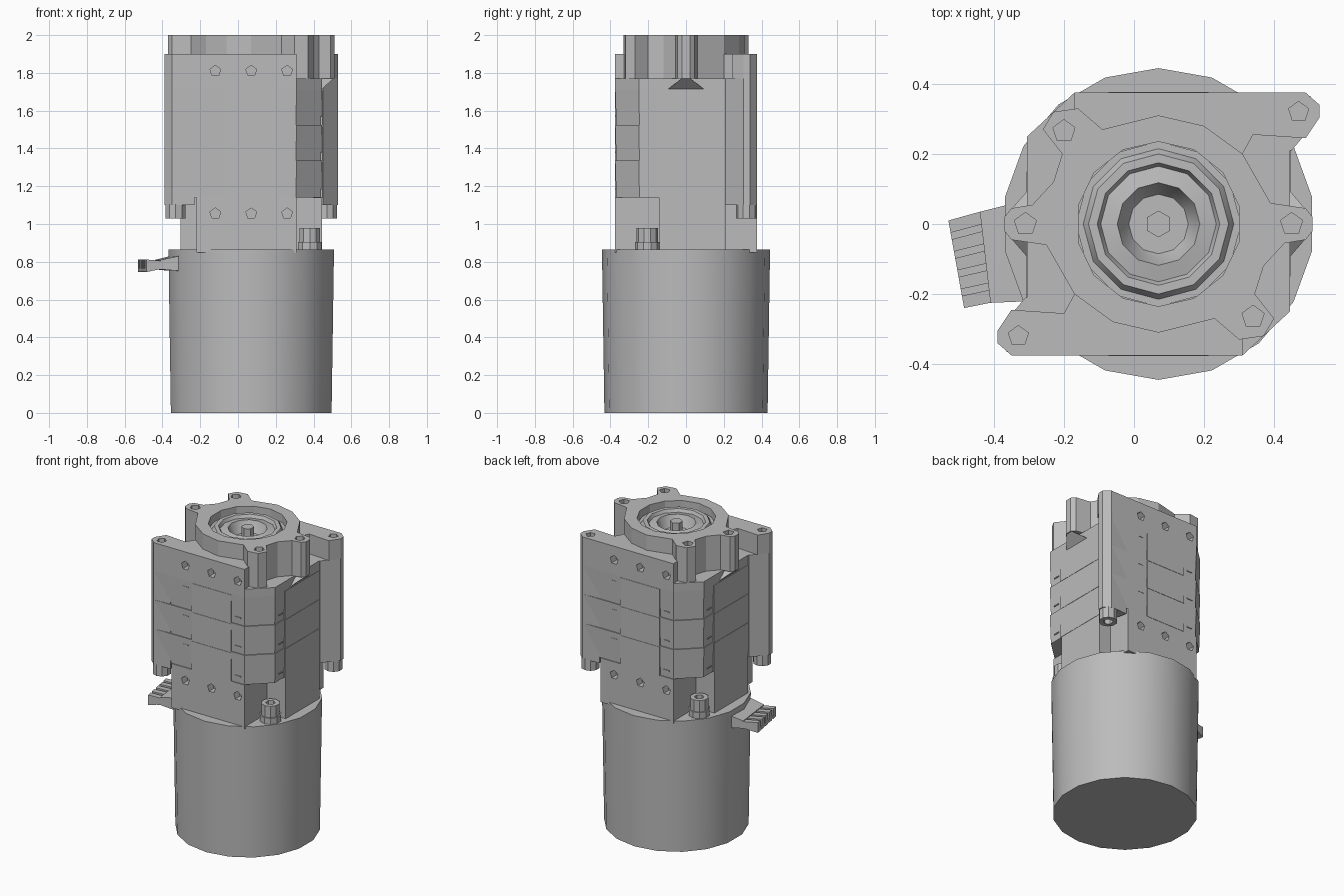
import bpy, bmesh, math
from mathutils import Matrix, Vector

if "Cube" in bpy.data.objects:
    bpy.data.objects.remove(bpy.data.objects["Cube"], do_unlink=True)

AXIS = Vector((0.07, 0, 0))          # the motor axis sits off centre
grey = bpy.data.materials.new("machine grey")
grey.use_nodes = True
COLOUR = (0.5, 0.5, 0.5, 1)
grey.diffuse_color = COLOUR
grey.node_tree.nodes["Principled BSDF"].inputs["Base Color"].default_value = COLOUR


def finish(name, bm, smooth=False, offset=AXIS):
    bmesh.ops.recalc_face_normals(bm, faces=bm.faces)
    bmesh.ops.translate(bm, verts=bm.verts, vec=offset)
    mesh = bpy.data.meshes.new(name)
    bm.to_mesh(mesh)
    bm.free()
    mesh.materials.append(grey)
    ob = bpy.data.objects.new(name, mesh)
    bpy.context.collection.objects.link(ob)
    if smooth:
        bpy.ops.object.select_all(action='DESELECT')
        ob.select_set(True)
        bpy.context.view_layer.objects.active = ob
        bpy.ops.object.shade_smooth_by_angle(angle=math.radians(35))
    return ob


def twin(half):
    """Complete an outline by a half turn about the axis."""
    return half + [(-x, -y) for x, y in half]


def prism(name, outline, z0, z1, foot=1.0):
    bm = bmesh.new()
    low = [bm.verts.new((x * foot, y * foot, z0)) for x, y in outline]
    top = [bm.verts.new((x, y, z1)) for x, y in outline]
    bm.faces.new(low[::-1])
    bm.faces.new(top)
    for i in range(len(low)):
        j = (i + 1) % len(low)
        bm.faces.new((low[i], low[j], top[j], top[i]))
    return finish(name, bm)


def hull(name, points, offset=AXIS):
    bm = bmesh.new()
    for p in points:
        bm.verts.new(p)
    bmesh.ops.convex_hull(bm, input=bm.verts)
    return finish(name, bm, offset=offset)


def add_cylinder(bm, centre, r, depth, sides, r2=None, axis='Z'):
    m = Matrix.Translation(centre)
    if axis == 'Y':
        m = m @ Matrix.Rotation(math.pi / 2, 4, 'X')
    bmesh.ops.create_cone(bm, cap_ends=True, segments=sides, radius1=r,
                          radius2=r if r2 is None else r2, depth=depth, matrix=m)


def cylinder(name, x, y, z0, z1, r, sides, r2=None, smooth=False):
    bm = bmesh.new()
    add_cylinder(bm, (x, y, (z0 + z1) / 2), r, z1 - z0, sides, r2)
    return finish(name, bm, smooth)


def box(name, x, y, z, sx, sy, sz):
    return hull(name, [(x + a * sx / 2, y + b * sy / 2, z + c * sz / 2)
                       for a in (-1, 1) for b in (-1, 1) for c in (-1, 1)])


def lathe(name, profile, sides):
    bm = bmesh.new()
    vs = [bm.verts.new((r, 0, z)) for r, z in profile]
    edges = [bm.edges.new(p) for p in zip(vs, vs[1:])]
    bmesh.ops.spin(bm, geom=vs + edges, cent=(0, 0, 0), axis=(0, 0, 1),
                   angle=2 * math.pi, steps=sides)
    bmesh.ops.remove_doubles(bm, verts=bm.verts, dist=0.0005)
    return finish(name, bm, True)


def cut(ob, holes):
    """Subtract cylinders, each given as centre, radius, depth, sides, axis."""
    bm = bmesh.new()
    for centre, r, depth, sides, axis in holes:
        add_cylinder(bm, centre, r, depth, sides, axis=axis)
    cutter = finish("hole_cutter", bm)
    cutter.hide_render = True
    mod = ob.modifiers.new("holes", 'BOOLEAN')
    mod.operation, mod.solver, mod.object = 'DIFFERENCE', 'EXACT', cutter
    bpy.context.view_layer.objects.active = ob
    bpy.ops.object.modifier_apply(modifier=mod.name)
    bpy.data.objects.remove(cutter, do_unlink=True)


def wall_holes(z):
    return [((x, side * 0.375, z), 0.03, 0.1, 5, 'Y')
            for x in (-0.19, 0, 0.19) for side in (-1, 1)]


# motor can
cylinder("motor_can", 0, 0, 0, 0.865, 0.432, 18, 0.445, smooth=True)

# lower housing with notched corners
lower = prism("lower_housing", twin([(0.24, -0.375), (0.24, -0.14), (0.375, -0.14),
              (0.375, 0.21), (0.29, 0.21), (0.29, 0.375)]), 0.85, 1.14)
cut(lower, wall_holes(1.055))

# stacked gear stages, each slightly drafted
stage = twin([(0.24, -0.375), (0.375, -0.25), (0.375, 0.215), (0.41, 0.25), (0.41, 0.375)])
levels = [1.14, 1.335, 1.525, 1.715]
for i, (z0, z1) in enumerate(zip(levels, levels[1:])):
    prism(f"gear_stage_{i + 1}", stage, z0, z1, foot=0.985)
    zc, h = (z0 + z1) / 2 - 0.005, z1 - z0 - 0.006
    for s in (-1, 1):
        box(f"face_panel_{i + 1}", 0, s * 0.352, zc, 0.285, 0.05, h)
        box(f"side_panel_{i + 1}", s * 0.352, s * 0.03, zc, 0.05, 0.36, h)
        # small latch ribs beside the panels
        box("latch_rib", s * -0.19, s * 0.37, z0 + 0.045, 0.04, 0.012, 0.007)
        box("latch_rib", s * 0.19, s * 0.37, z1 - 0.045, 0.04, 0.012, 0.007)
        box("side_latch_rib", s * 0.37, s * -0.19, z0 + 0.045, 0.012, 0.04, 0.007)
prism("top_stage", stage, 1.715, 1.77)

# corner columns for the long bolts
tab = [(0.38, 0.21), (0.46, 0.305), (0.46, 0.34), (0.42, 0.375)]
for s, side in ((1, "left"), (-1, "right")):
    prism(f"{side}_bolt_column",
          [(s * x, s * y) for x, y in [(0.3, 0.37), (0.33, 0.21)] + tab], 1.1, 1.77)

# upper housing, pocketed on both sides
upper = prism("upper_housing", twin([(0.24, -0.375), (0.24, -0.25), (0.28, 0),
              (0.24, 0.2), (0.27, 0.255), (0.42, 0.245), *tab[1:]]), 1.77, 1.9)
cut(upper, wall_holes(1.81) +
    [((s * 0.4, s * 0.32, 1.9), 0.03, 0.1, 5, 'Z') for s in (-1, 1)] +
    [((0, 0, 1.9), 0.21, 0.14, 12, 'Z')])

# mounting flange with four lugs
flange = prism("mounting_flange", twin([
    (0.16, -0.27), (0.23, -0.33), (0.3, -0.32), (0.33, -0.27), (0.275, -0.2),
    (0.3, -0.12), (0.36, -0.055), (0.42, -0.045), (0.44, -0.02), (0.44, 0.02),
    (0.42, 0.045), (0.32, 0.06), (0.24, 0.2), (0.13, 0.28), (0, 0.31)]), 1.77, 2.0)
cut(flange, [((s * x, s * y, 2.0), 0.033, 0.12, 5, 'Z')
             for x, y in ((0.27, -0.265), (0.38, 0)) for s in (-1, 1)] +
    [((0, 0, 1.99), 0.235, 0.2, 14, 'Z')])

# output hub, socket and hexagonal shaft
lathe("output_hub", [(0.236, 1.95), (0.215, 1.95), (0.2, 1.975), (0.175, 1.975),
                     (0.165, 1.955), (0.118, 1.965), (0.1, 1.92), (0.085, 1.895),
                     (0.001, 1.895)], 12)
cylinder("output_shaft", 0, 0, 1.89, 1.975, 0.038, 6)

for s, side in ((1, "left"), (-1, "right")):
    # gusset below the middle lug
    hull(f"{side}_lug_gusset",
         [(s * 0.37, y, 1.71) for y in (-0.1, 0.1)] +
         [(s * x, y, 1.77) for x in (0.37, 0.435) for y in (-0.025, 0.025)])
    # long bolt head and base screw with sockets
    for name, x, y, z0, z1, mouth in (("bolt_head", 0.4, 0.32, 1.03, 1.105, 1.03),
                                      ("base_screw", 0.31, -0.205, 0.9, 0.98, 0.98)):
        head = cylinder(f"{side}_{name}", s * x, s * y, z0, z1, 0.056, 10)
        cut(head, [((s * x, s * y, mouth), 0.03, 0.07, 6, 'Z')])
    cylinder(f"{side}_screw_seat", s * 0.31, s * -0.205, 0.86, 0.905, 0.065, 10)

# cable connector: tapered body, floor and comb of ribs
ORIGIN = Vector((0, 0, 0))
tip = Vector((-0.53, 0.01, 0)), Vector((-0.485, -0.24, 0))
neck = Vector((-0.44, 0.035, 0)), Vector((-0.41, -0.225, 0))
root = Vector((-0.34, 0.06, 0)), Vector((-0.29, -0.22, 0))


def slab(points, low, high):
    return [p + Vector((0, 0, z)) for p in points for z in (low, high)]


hull("connector_body", slab(neck, 0.76, 0.81) + slab(root, 0.75, 0.835), ORIGIN)
hull("connector_floor", slab(tip, 0.75, 0.765) + slab(neck, 0.76, 0.775), ORIGIN)
for i in range(5):
    a, b = i * 0.215, i * 0.215 + 0.14
    hull(f"connector_rib_{i + 1}",
         slab([tip[0].lerp(tip[1], t) for t in (a, b)], 0.745, 0.812) +
         slab([neck[0].lerp(neck[1], t) for t in (a, b)], 0.762, 0.805), ORIGIN)
